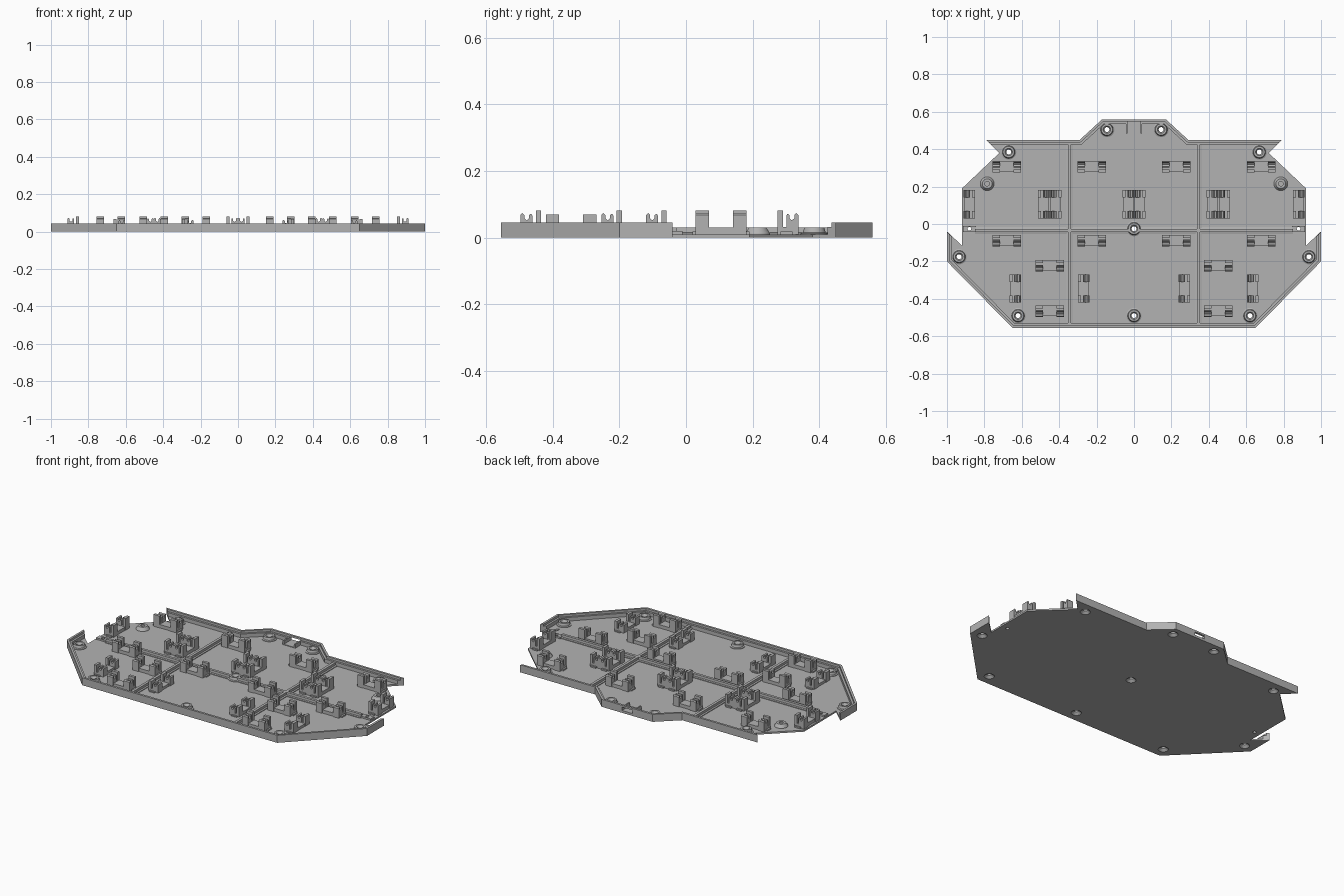
import bpy, bmesh, math
from mathutils import Vector, Matrix

if "Cube" in bpy.data.objects:
    bpy.data.objects.remove(bpy.data.objects["Cube"])

grey = bpy.data.materials.new("plain_grey")
grey.use_nodes = True
grey.diffuse_color = (0.45, 0.45, 0.45, 1)
grey.node_tree.nodes["Principled BSDF"].inputs["Base Color"].default_value = (0.45, 0.45, 0.45, 1)

FLOOR = 0.01


def finish(name, bm):
    bmesh.ops.recalc_face_normals(bm, faces=bm.faces)
    mesh = bpy.data.meshes.new(name)
    bm.to_mesh(mesh)
    bm.free()
    mesh.materials.append(grey)
    ob = bpy.data.objects.new(name, mesh)
    bpy.context.collection.objects.link(ob)
    return ob


def box(bm, x0, x1, y0, y1, z0, z1):
    m = Matrix.Translation(((x0 + x1) / 2, (y0 + y1) / 2, (z0 + z1) / 2))
    m = m @ Matrix.Diagonal((x1 - x0, y1 - y0, z1 - z0, 1))
    bmesh.ops.create_cube(bm, size=1, matrix=m)


def loft(bm, rings, closed=False):
    """Skin a list of equal closed rings of points."""
    vs = [[bm.verts.new(p) for p in ring] for ring in rings]
    n = len(vs[0])
    pairs = list(zip(vs, vs[1:])) + ([(vs[-1], vs[0])] if closed else [])
    for a, b in pairs:
        for i in range(n):
            j = (i + 1) % n
            bm.faces.new((a[i], a[j], b[j], b[i]))
    if not closed:
        bm.faces.new(vs[0])
        bm.faces.new(vs[-1][::-1])


def mirrored(half):
    return half + [(-x, y) for x, y in reversed(half)]


def cutter(name, bm):
    ob = finish(name, bm)
    ob.hide_render = True
    ob.display_type = 'WIRE'
    return ob


def cut(ob, tool):
    mod = ob.modifiers.new("cut", 'BOOLEAN')
    mod.operation = 'DIFFERENCE'
    mod.solver = 'EXACT'
    mod.object = tool


# Outline halves, on the left side of the tray
back = [(0.79, 0.45), (0.29, 0.45), (0.17, 0.56)]
front = [(1.0, -0.04), (1.0, -0.2), (0.65, -0.555)]
side = [(0.72, 0.38), (0.92, 0.19), (0.92, -0.115)]

# Floor plate
bm = bmesh.new()
outline = mirrored(back[::-1] + side + front)
loft(bm, [[(x, y, z) for x, y in outline] for z in (0, FLOOR)])
floor = finish("floor_plate", bm)

# Screw positions
screws = [(0, -0.025), (0, -0.49)]
for x, y in [(0.145, 0.505), (0.67, 0.385), (0.935, -0.175), (0.62, -0.49)]:
    screws += [(x, y), (-x, y)]
bm = bmesh.new()
for x, y in screws:
    bmesh.ops.create_cone(bm, cap_ends=True, segments=32, radius1=0.028, radius2=0.028,
                          depth=0.1, matrix=Matrix.Translation((x, y, 0)))
holes = cutter("screw_hole_cutter", bm)
cut(floor, holes)


# Stepped rim swept along a mitred path
def rim(name, half):
    path = [Vector(p) for p in mirrored(half)]
    centre = Vector((0, 0))
    profile = [(0, 0), (0, 0.045), (0.013, 0.045), (0.013, 0.032), (0.025, 0.032), (0.025, 0.002)]
    dirs = [(b - a).normalized() for a, b in zip(path, path[1:])]
    normals = [Vector((-d.y, d.x)) for d in dirs]
    if normals[2].dot(centre - path[2]) < 0:
        normals = [-n for n in normals]
    rings = []
    for i, p in enumerate(path):
        if i == 0:
            off = normals[0] + dirs[0]
        elif i == len(path) - 1:
            off = normals[-1] - dirs[-1]
        else:
            a, b = normals[i - 1], normals[i]
            off = (a + b) / (1 + a.dot(b))
        rings.append([(p.x + off.x * d, p.y + off.y * d, z) for d, z in profile])
    bm = bmesh.new()
    loft(bm, rings)
    return finish(name, bm)


rear_rim = rim("rear_rim", back)
rim("front_rim", front)

# Window through the rear rim and its pocket
bm = bmesh.new()
box(bm, -0.034, 0.034, 0.5, 0.6, 0.014, 0.034)
cut(rear_rim, cutter("window_cutter", bm))
bm = bmesh.new()
for s in (-1, 1):
    xs = sorted((s * 0.034, s * 0.042))
    box(bm, xs[0], xs[1], 0.485, 0.55, 0.005, 0.034)
box(bm, -0.036, 0.036, 0.485, 0.54, 0.005, 0.014)
finish("window_pocket", bm)


# Strengthening ribs with a wider foot
def rib(name, start, end):
    a, b = Vector(start), Vector(end)
    d = (b - a).normalized()
    n = Vector((-d.y, d.x))
    shape = [(-0.018, 0.005), (-0.018, 0.014), (-0.009, 0.016), (-0.008, 0.03),
             (0.008, 0.03), (0.009, 0.016), (0.018, 0.014), (0.018, 0.005)]
    bm = bmesh.new()
    loft(bm, [[(p.x + n.x * u, p.y + n.y * u, z) for u, z in shape] for p in (a, b)])
    return finish(name, bm)


rib("left_rib", (0.345, -0.54), (0.345, 0.435))
rib("right_rib", (-0.345, -0.54), (-0.345, 0.435))
cross = rib("cross_rib", (-0.85, -0.035), (0.85, -0.035))
cut(cross, holes)


# Round parts spun from a closed profile
def lathe(name, profile, x, y, steps=32):
    rings = []
    for i in range(steps):
        t = 2 * math.pi * i / steps
        rings.append([(x + r * math.cos(t), y + r * math.sin(t), z) for r, z in profile])
    bm = bmesh.new()
    loft(bm, rings, closed=True)
    ob = finish(name, bm)
    bpy.ops.object.select_all(action='DESELECT')
    ob.select_set(True)
    bpy.context.view_layer.objects.active = ob
    bpy.ops.object.shade_smooth_by_angle(angle=math.radians(30))


boss = [(0.028, 0), (0.013, 0.014), (0.013, 0.018), (0.02, 0.03), (0.03, 0.03),
        (0.034, 0.016), (0.041, 0.013), (0.041, 0.005), (0.028, 0.005)]
for x, y in screws:
    lathe("screw_boss", boss, x, y)
for s in (-1, 1):
    lathe("locating_post", [(0.012, 0.005), (0.012, 0.03), (0.026, 0.03), (0.037, 0.013),
                            (0.037, 0.005)], s * 0.785, 0.215)
    # Pierced tab at each end of the cross rib
    bm = bmesh.new()
    xs = sorted((s * 0.845, s * 0.915))
    box(bm, xs[0], xs[1], -0.044, -0.01, 0.005, 0.02)
    tab = finish("side_tab", bm)
    bm = bmesh.new()
    bmesh.ops.create_cone(bm, cap_ends=True, segments=20, radius1=0.01, radius2=0.01,
                          depth=0.1, matrix=Matrix.Translation((s * 0.88, -0.026, 0.03)))
    tool = cutter("tab_hole_cutter", bm)
    cut(tab, tool)
    cut(floor, tool)


# Spring clip: two forked end blocks on a low body, tall post on +y
def clip(name, x, y, angle, height=1.0):
    fork = [(-0.032, 0.005), (-0.032, 0.068), (-0.026, 0.074), (-0.02, 0.068), (-0.02, 0.058),
            (-0.013, 0.052), (-0.006, 0.058), (-0.006, 0.068), (0, 0.072), (0.004, 0.066),
            (0.004, 0.032), (0.014, 0.032), (0.014, 0.081), (0.03, 0.081), (0.03, 0.005)]
    bm = bmesh.new()
    for s in (-1, 1):
        loft(bm, [[(s * e, u, z) for u, z in fork] for e in (0.036, 0.077 - 0.001)])
    box(bm, -0.037, 0.037, -0.028, 0.028, 0.005, 0.03)
    box(bm, -0.086, 0.086, -0.014, 0.022, 0.005, 0.018)
    ob = finish(name, bm)
    ob.location = (x, y, 0)
    ob.rotation_euler.z = math.radians(angle)
    ob.scale.z = height


for s in (-1, 1):
    for x in (0.225, 0.68):
        clip("rear_clip", s * x, 0.305, 180)
        clip("middle_clip", s * x, -0.088, 0)
    for y in (-0.222, -0.465):
        clip("front_clip", s * 0.45, y, 0)
    for x in (0.27, 0.635):
        clip("upright_clip", s * x, -0.345, -90 * s, 0.85)
    clip("side_clip", s * 0.88, 0.105, 90 * s)
    # Back to back pairs
    for x in (0, 0.45, -0.45):
        clip("paired_clip", x + s * 0.032, 0.105, -90 * s)
